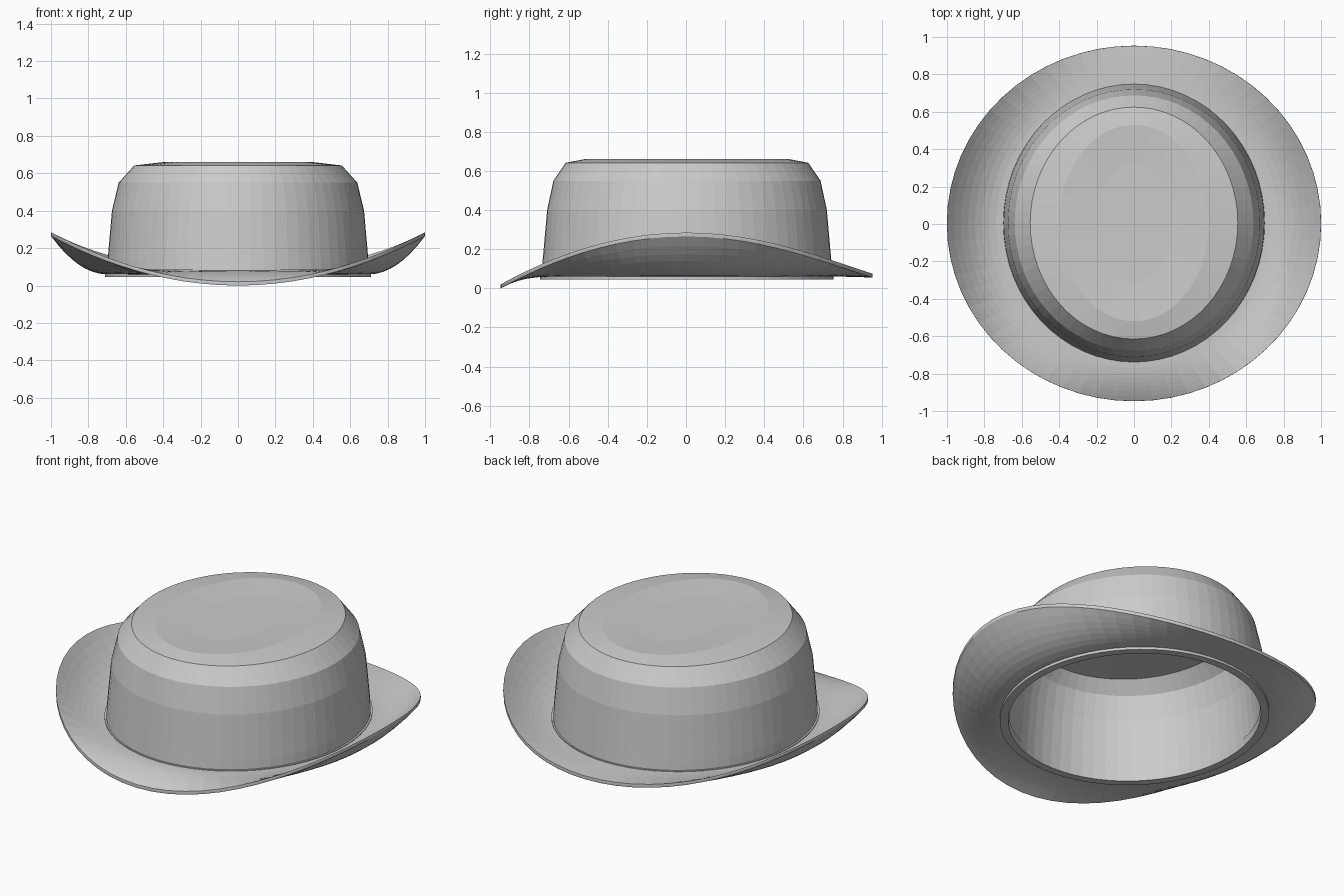
import bpy, bmesh, math

if "Cube" in bpy.data.objects:
    bpy.data.objects.remove(bpy.data.objects["Cube"])

SEG = 64
felt = bpy.data.materials.new("grey felt")
felt.diffuse_color = (0.6, 0.6, 0.6, 1)
felt.use_nodes = True
felt.node_tree.nodes["Principled BSDF"].inputs["Base Color"].default_value = felt.diffuse_color


def loft(name, rings, point, loop=False):
    """Skin rings of SEG points; point(ring, angle) gives a position."""
    bm = bmesh.new()
    rows = [[bm.verts.new(point(r, 2 * math.pi * i / SEG)) for i in range(SEG)]
            for r in rings]
    pairs = list(zip(rows, rows[1:])) + ([(rows[-1], rows[0])] if loop else [])
    for a, b in pairs:
        for i in range(SEG):
            j = (i + 1) % SEG
            bm.faces.new((a[i], a[j], b[j], b[i]))
    if not loop:
        bm.faces.new(rows[0])
        bm.faces.new(rows[-1])
    bmesh.ops.recalc_face_normals(bm, faces=bm.faces)
    me = bpy.data.meshes.new(name)
    bm.to_mesh(me)
    bm.free()
    me.materials.append(felt)
    ob = bpy.data.objects.new(name, me)
    bpy.context.collection.objects.link(ob)
    return ob


def oval(ring, a):
    rx, ry, z = ring
    return (rx * math.cos(a), ry * math.sin(a) + 0.005, z)


# Crown: hollow oval shell, from the dented top down and back up inside
outer = [(0.20, 0.32, 0.65), (0.40, 0.525, 0.66), (0.555, 0.62, 0.642),
         (0.638, 0.683, 0.55), (0.674, 0.715, 0.40), (0.697, 0.738, 0.14),
         (0.70, 0.745, 0.065)]
inner = [(0.665, 0.705, 0.06), (0.66, 0.70, 0.14), (0.637, 0.678, 0.40),
         (0.602, 0.647, 0.54), (0.53, 0.595, 0.61), (0.20, 0.32, 0.615)]
loft("crown", outer + inner, oval)

# Sweatband: low ring around the opening
loft("sweatband", [(0.71, 0.75, 0.085), (0.71, 0.75, 0.045),
                   (0.665, 0.705, 0.045), (0.66, 0.70, 0.085)], oval, True)


# Brim: curls up at both sides, dips at the front
def brim_point(ring, a):
    t, dz = ring
    c, s = math.cos(a), math.sin(a)
    end = 0.075 if s > 0 else 0.02
    end = 0.02 + (0.055 * s * s if s > 0 else 0)
    rim = 0.285 * c * c + end * (1 - c * c)
    z = 0.08 + (rim - 0.08) * t * abs(t) + dz
    return ((0.70 + 0.30 * t) * c, (0.745 + 0.205 * t) * s + 0.003 * t, z)


steps = [-0.04] + [k / 8 for k in range(9)]
top = [(t, 0) for t in steps]
under = [(t, -0.02) for t in reversed(steps)]
loft("brim", top + [(1.003, -0.01)] + under, brim_point, True)
